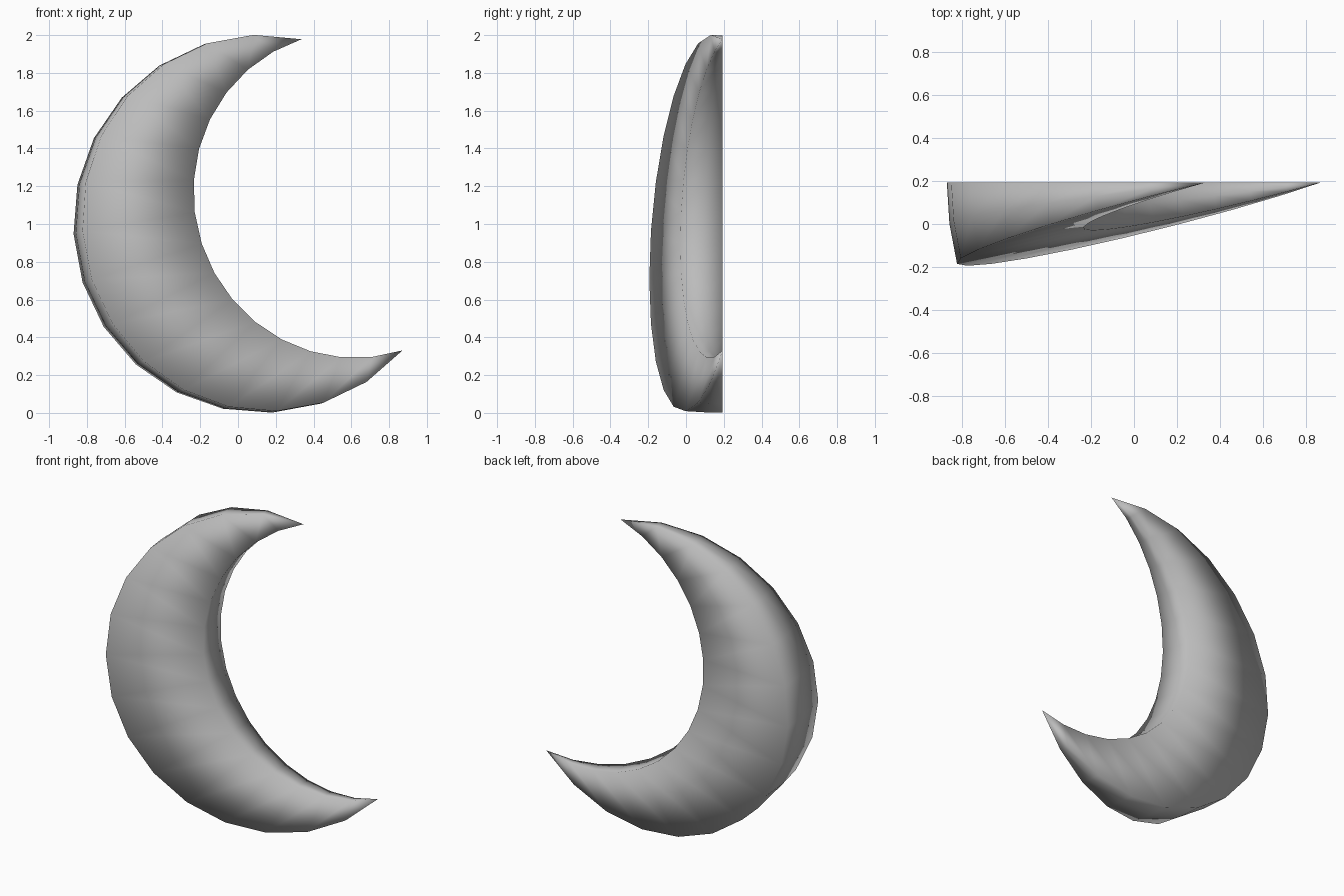
import bpy
import bmesh
from math import cos, sin, pi, radians
from mathutils import Vector, Matrix

cube = bpy.data.objects.get("Cube")
if cube:
    bpy.data.objects.remove(cube, do_unlink=True)

STEPS = 16            # segments along each arc
LAYERS = 2            # segments across the thickness
TILT = radians(15)    # wedge angle between back and front
BACK = 0.194

# Crescent frame: the tips lie on a hinge line, depth runs away from it
centre = Vector((0.128, BACK, 1.0))
depth_dir = Vector((cos(radians(198)), 0, sin(radians(198))))
side_dir = Vector((cos(radians(108)), 0, sin(radians(108))))
hinge = centre - depth_dir * 0.5
half_chord = sin(radians(120))


def outer_point(i):
    a = radians(120 - 15 * i)
    return centre + depth_dir * cos(a) + side_dir * sin(a)


def inner_point(i):
    a = pi * i / STEPS
    return hinge + (depth_dir * sin(a) + side_dir * cos(a)) * half_chord


def swing(point, layer):
    """Rotate a back point about the hinge line toward the front."""
    front = Vector((0, -1, 0))
    offset = point - hinge
    depth, side = offset.dot(depth_dir), offset.dot(side_dir)
    a = TILT * layer / LAYERS
    return hinge + side_dir * side + (depth_dir * cos(a) + front * sin(a)) * depth


bm = bmesh.new()
tips = [bm.verts.new(outer_point(0)), bm.verts.new(outer_point(STEPS))]


def arc(point_at, layer):
    middle = [bm.verts.new(swing(point_at(i), layer)) for i in range(1, STEPS)]
    return [tips[0]] + middle + [tips[1]]


def strip(a, b):
    """Join two arcs that share both tips."""
    for i in range(STEPS):
        corners = list(dict.fromkeys((a[i], a[i + 1], b[i + 1], b[i])))
        bm.faces.new(corners)


outer = [arc(outer_point, k) for k in range(LAYERS + 1)]
inner = [arc(inner_point, k) for k in range(LAYERS + 1)]

# Back and front faces, then outer and inner walls
strip(outer[0], inner[0])
strip(outer[-1], inner[-1])
for k in range(LAYERS):
    strip(outer[k], outer[k + 1])
    strip(inner[k], inner[k + 1])
bmesh.ops.recalc_face_normals(bm, faces=bm.faces[:])
for face in bm.faces:
    face.smooth = True

mesh = bpy.data.meshes.new("crescent")
bm.to_mesh(mesh)
bm.free()
crescent = bpy.data.objects.new("crescent", mesh)
bpy.context.collection.objects.link(crescent)

# Single grey material
grey = bpy.data.materials.new("grey")
grey.use_nodes = True
colour = (0.5, 0.5, 0.5, 1)
grey.diffuse_color = colour
grey.node_tree.nodes["Principled BSDF"].inputs["Base Color"].default_value = colour
mesh.materials.append(grey)
